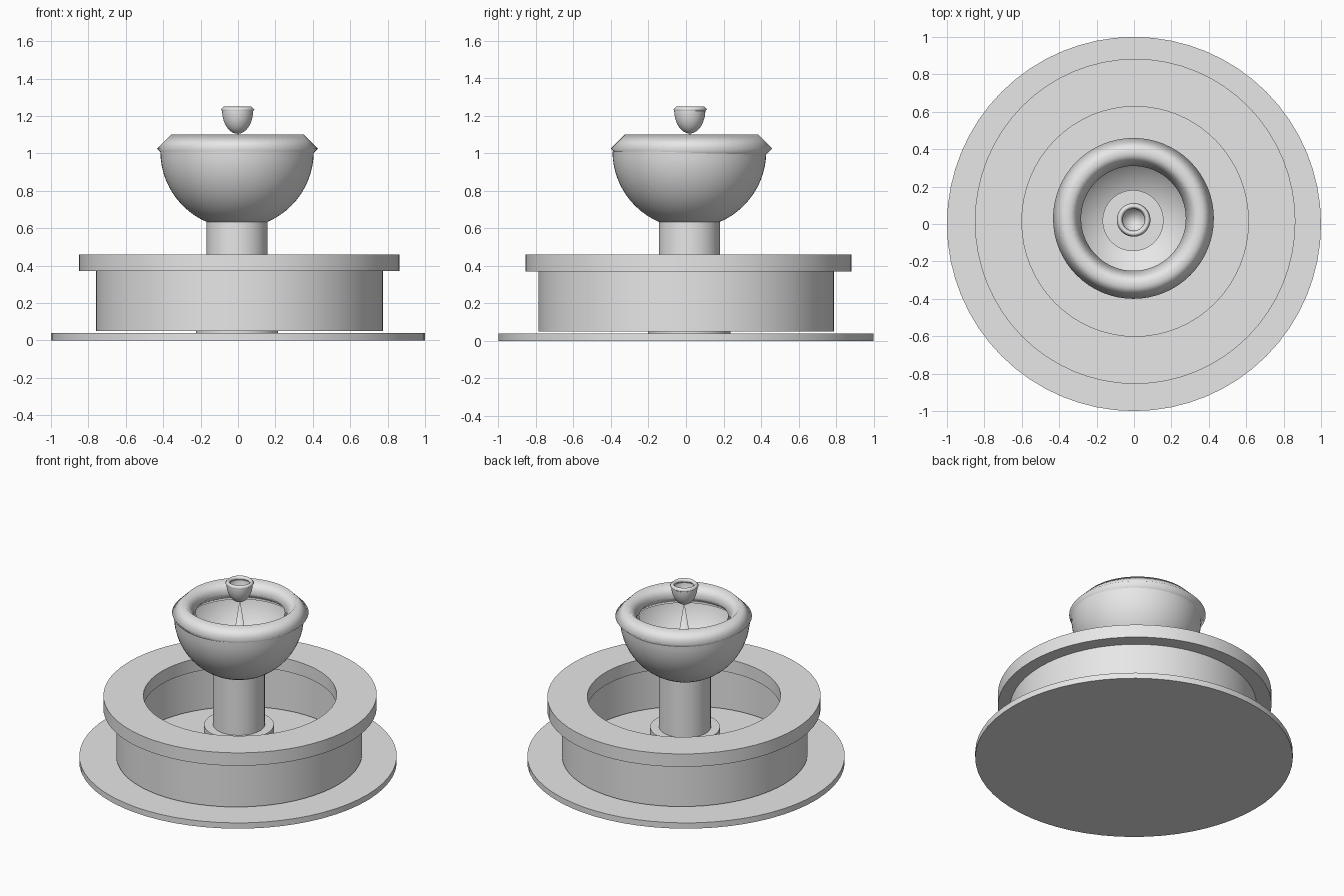
import bpy, bmesh, math

cube = bpy.data.objects.get("Cube")
if cube:
    bpy.data.objects.remove(cube, do_unlink=True)

stone = bpy.data.materials.new("grey_stone")
stone.use_nodes = True
colour = (0.8, 0.8, 0.8, 1)
stone.diffuse_color = colour
stone.node_tree.nodes["Principled BSDF"].inputs["Base Color"].default_value = colour


def lathe(name, profile, centre=(0, 0), closed=False, segments=64, sharp=35, stretch=(1, 1)):
    """Turn a profile of (radius, height) points around a vertical axis."""
    bm = bmesh.new()
    verts = [bm.verts.new((r, 0, z)) for r, z in profile]
    pairs = list(zip(verts, verts[1:]))
    if closed:
        pairs.append((verts[-1], verts[0]))
    edges = [bm.edges.new(p) for p in pairs]
    bmesh.ops.spin(bm, geom=verts + edges, cent=(0, 0, 0), axis=(0, 0, 1),
                   angle=math.tau, steps=segments, use_merge=False)
    bmesh.ops.remove_doubles(bm, verts=bm.verts[:], dist=0.0001)
    bmesh.ops.recalc_face_normals(bm, faces=bm.faces[:])
    bmesh.ops.scale(bm, verts=bm.verts[:], vec=(stretch[0], stretch[1], 1))
    mesh = bpy.data.meshes.new(name)
    bm.to_mesh(mesh)
    bm.free()
    mesh.materials.append(stone)
    obj = bpy.data.objects.new(name, mesh)
    bpy.context.collection.objects.link(obj)
    obj.location = (centre[0], centre[1], 0)
    bpy.ops.object.select_all(action="DESELECT")
    obj.select_set(True)
    bpy.context.view_layer.objects.active = obj
    bpy.ops.object.shade_smooth_by_angle(angle=math.radians(sharp))
    return obj


def drum(name, radius, bottom, top, centre=(0, 0)):
    return lathe(name, [(0, bottom), (radius, bottom), (radius, top), (0, top)], centre)


def band(name, inner, outer, bottom, top, centre, stretch):
    profile = [(inner, bottom), (outer, bottom), (outer, top), (inner, top)]
    return lathe(name, profile, centre, closed=True, stretch=stretch)


def bowl(name, radius, depth, top, centre):
    steps = 16
    arc = [(radius * math.sin(a), top - depth * math.cos(a))
           for a in (math.pi / 2 * i / steps for i in range(steps + 1))]
    return lathe(name, arc, centre, sharp=180)


def diamond_ring(name, radius, thickness, height, centre):
    profile = [(radius + thickness, height), (radius, height + thickness),
               (radius - thickness, height), (radius, height - thickness)]
    return lathe(name, profile, centre, closed=True, sharp=180)


# Ground plate and pool
drum("ground_plate", 1.0, 0, 0.04)
band("pool_wall", 0.715, 0.78, 0.05, 0.37, (0.008, 0.002), (0.985, 1.01))
band("pool_rim", 0.61, 0.863, 0.37, 0.46, (0.006, 0.014), (0.993, 1.007))

# Central support
axis = (-0.005, 0.018)
drum("pedestal_foot", 0.22, 0.04, 0.25, axis)
drum("column", 0.163, 0.25, 0.645, axis)

# Large bowl with its rolled edge
bowl("large_bowl", 0.41, 0.41, 1.01, axis)
diamond_ring("large_bowl_edge", 0.355, 0.075, 1.025, (-0.003, 0.03))

# Tapered spout carrying the small cup
lathe("spout", [(0, 0.6), (0.08, 0.6), (0, 1.12)], (0, 0.02), segments=32)
bowl("small_cup", 0.083, 0.125, 1.23, (-0.002, 0.02))
diamond_ring("small_cup_edge", 0.074, 0.016, 1.234, (-0.002, 0.022))
